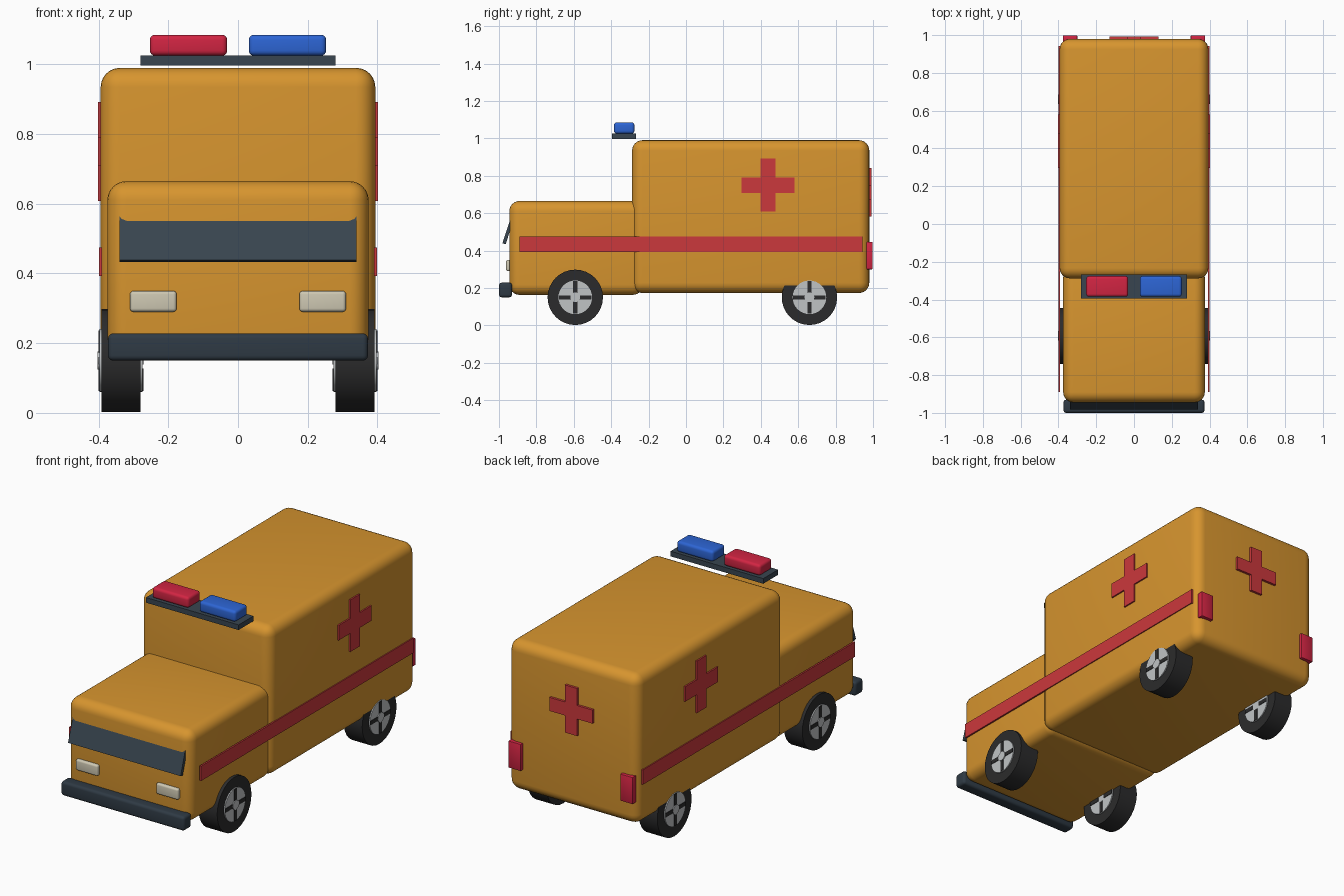
import bpy, math
from mathutils import Matrix

if "Cube" in bpy.data.objects:
    bpy.data.objects.remove(bpy.data.objects["Cube"])


def mat(name, rgb):
    m = bpy.data.materials.new(name)
    m.diffuse_color = (*rgb, 1)
    m.use_nodes = True
    m.node_tree.nodes["Principled BSDF"].inputs["Base Color"].default_value = m.diffuse_color
    return m


AMBER = mat("amber paint", (0.68, 0.30, 0.028))
RED = mat("marking red", (0.60, 0.040, 0.045))
LAMP_RED = mat("lamp red", (0.64, 0.018, 0.055))
BLUE = mat("lamp blue", (0.026, 0.13, 0.66))
SLATE = mat("slate glass", (0.040, 0.060, 0.080))
BUMPER = mat("bumper grey", (0.028, 0.042, 0.058))
TYRE = mat("tyre black", (0.024, 0.024, 0.025))
HUB = mat("hub silver", (0.53, 0.55, 0.56))
CREAM = mat("headlight cream", (0.62, 0.58, 0.45))


def finish(ob, name, material):
    ob.name = name
    ob.data.materials.append(material)
    return ob


def box(name, x, y, z, material, bevel=0, segments=4, tilt=0):
    """Box from (min, max) ranges, optionally rounded and tilted about x."""
    size = [b - a for a, b in (x, y, z)]
    mid = [(a + b) / 2 for a, b in (x, y, z)]
    bpy.ops.mesh.primitive_cube_add(size=1, location=mid)
    ob = finish(bpy.context.object, name, material)
    ob.data.transform(Matrix.Diagonal((*size, 1)))
    ob.rotation_euler.x = tilt
    if bevel:
        b = ob.modifiers.new("round", "BEVEL")
        b.width, b.segments = bevel, segments
        bpy.ops.object.modifier_apply(modifier="round")
        bpy.ops.object.shade_smooth_by_angle(angle=math.radians(35))
    return ob


def disc(name, x0, x1, y, z, r, material):
    """Cylinder lying along x."""
    bpy.ops.mesh.primitive_cylinder_add(vertices=32, radius=r, depth=abs(x1 - x0),
                                        location=((x0 + x1) / 2, y, z),
                                        rotation=(0, math.pi / 2, 0))
    ob = finish(bpy.context.object, name, material)
    bpy.ops.object.shade_smooth_by_angle(angle=math.radians(35))
    return ob


def cross(name, half, arm, depth, location, turn):
    """Solid plus-shaped plate facing -y, turned about z."""
    h, a, d = half, arm, depth / 2
    pts = [(-a, -h), (a, -h), (a, -a), (h, -a), (h, a), (a, a),
           (a, h), (-a, h), (-a, a), (-h, a), (-h, -a), (-a, -a)]
    n = len(pts)
    verts = [(u, -d, v) for u, v in pts] + [(u, d, v) for u, v in pts]
    faces = [tuple(range(n)), tuple(reversed(range(n, 2 * n)))]
    faces += [(i, i + n, (i + 1) % n + n, (i + 1) % n) for i in range(n)]
    me = bpy.data.meshes.new(name)
    me.from_pydata(verts, [], faces)
    ob = finish(bpy.data.objects.new(name, me), name, RED)
    ob.location = location
    ob.rotation_euler.z = turn
    bpy.context.collection.objects.link(ob)


# Body
box("rear_box", (-0.394, 0.394), (-0.288, 0.98), (0.173, 0.99), AMBER, 0.055, 6)
box("cab", (-0.375, 0.375), (-0.945, -0.23), (0.163, 0.665), AMBER, 0.055, 6)

# Front details
box("windshield", (-0.34, 0.34), (-0.956, -0.938), (0.432, 0.60), SLATE,
    tilt=math.radians(-18))
box("front_bumper", (-0.373, 0.373), (-1.0, -0.93), (0.15, 0.228), BUMPER, 0.015)

# Light bar
box("light_bar_base", (-0.28, 0.28), (-0.395, -0.267), (0.997, 1.025), SLATE)
for label, c, m in (("red", -0.142, LAMP_RED), ("blue", 0.142, BLUE)):
    box(label + "_beacon", (c - 0.111, c + 0.111), (-0.385, -0.276),
        (1.025, 1.085), m, 0.015)

# Rear cross
cross("rear_cross", 0.13, 0.037, 0.02, (0, 0.983, 0.711), math.pi)

for s, side in ((-1, "left"), (1, "right")):
    # Lamps
    hx = s * 0.243
    box(side + "_headlight", (hx - 0.067, hx + 0.067), (-0.962, -0.925),
        (0.29, 0.35), CREAM, 0.01)
    tx = s * 0.338
    box(side + "_tail_light", (tx - 0.038, tx + 0.038), (0.965, 0.998),
        (0.30, 0.447), LAMP_RED, 0.004, 2)
    # Side markings
    sx = s * 0.395
    box(side + "_stripe", (sx - 0.0045, sx + 0.0045), (-0.89, 0.943), (0.393, 0.474), RED)
    cross(side + "_cross", 0.142, 0.041, 0.012, (s * 0.396, 0.438, 0.75), s * math.pi / 2)
    # Wheels
    for y, end in ((-0.592, "front"), (0.66, "rear")):
        name = f"{end}_{side}_"
        disc(name + "tyre", s * 0.28, s * 0.392, y, 0.15, 0.148, TYRE)
        disc(name + "hub", s * 0.274, s * 0.398, y, 0.15, 0.09, HUB)
        disc(name + "hub_cap", s * 0.39, s * 0.403, y, 0.15, 0.026, HUB)
        for k in range(4):
            a = k * math.pi / 2
            cy, cz = y + 0.055 * math.cos(a), 0.15 + 0.055 * math.sin(a)
            w, h = (0.032, 0.011) if k % 2 == 0 else (0.011, 0.032)
            box(f"{name}spoke_{k}", (s * 0.336 - 0.0645, s * 0.336 + 0.0645),
                (cy - w, cy + w), (cz - h, cz + h), TYRE)
